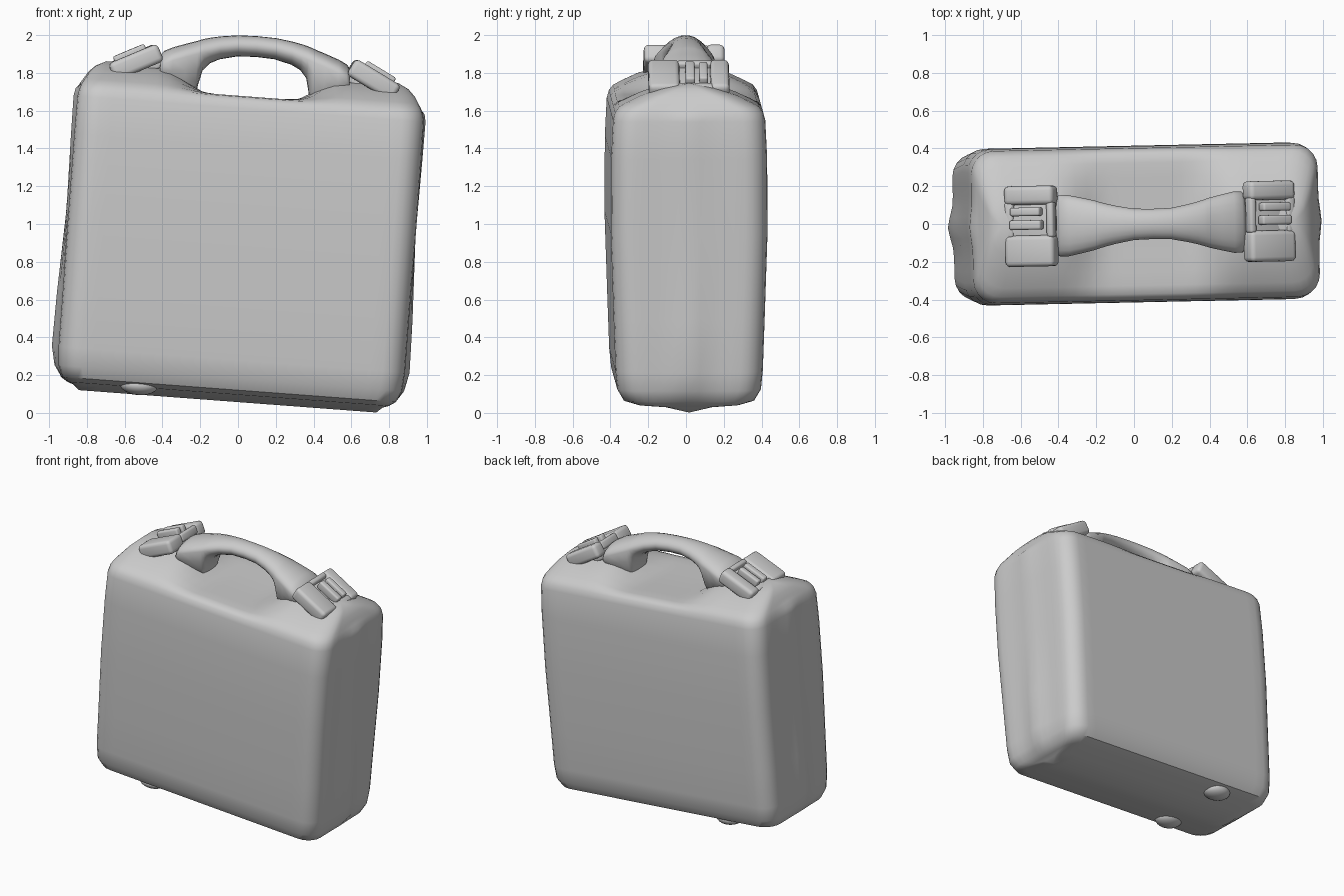
import bpy, bmesh, math
from mathutils import Matrix

if "Cube" in bpy.data.objects:
    bpy.data.objects.remove(bpy.data.objects["Cube"])

R = math.radians
# whole case leans to the right and is turned very slightly
POSE = (Matrix.Translation((-0.055, 0, 0.064)) @ Matrix.Rotation(R(4.3), 4, 'Y')
        @ Matrix.Rotation(R(1.2), 4, 'Z'))


def add_object(name, bm, matrix=POSE, angle=40):
    bmesh.ops.remove_doubles(bm, verts=bm.verts, dist=0.0005)
    bmesh.ops.recalc_face_normals(bm, faces=bm.faces)
    me = bpy.data.meshes.new(name)
    bm.to_mesh(me)
    bm.free()
    ob = bpy.data.objects.new(name, me)
    ob.matrix_world = matrix
    bpy.context.collection.objects.link(ob)
    bpy.ops.object.select_all(action='DESELECT')
    ob.select_set(True)
    bpy.context.view_layer.objects.active = ob
    bpy.ops.object.shade_smooth_by_angle(angle=R(angle))
    return ob


def loft(rings, caps=False):
    bm = bmesh.new()
    rows = [[bm.verts.new(p) for p in ring] for ring in rings]
    for a, b in zip(rows, rows[1:]):
        for i in range(len(a)):
            j = (i + 1) % len(a)
            bm.faces.new((a[i], a[j], b[j], b[i]))
    if caps:
        bm.faces.new(rows[0])
        bm.faces.new(rows[-1])
    return bm


def smoothstep(a, b, t):
    t = min(1, max(0, (t - a) / (b - a)))
    return t * t * (3 - 2 * t)


def body_ring(z, hx, hy, r, hump):
    """Rounded rectangle with a centre seam on the ends and raised end humps."""
    pts, arc = [], 5
    corners = [(1, 1, 0), (-1, 1, 90), (-1, -1, 180), (1, -1, 270)]
    for sx, sy, a0 in corners:
        for k in range(arc + 1):
            a = R(a0 + 90 * k / arc)
            pts.append((sx * (hx - r) + r * math.cos(a), sy * (hy - r) + r * math.sin(a)))
    out = []
    for c in range(4):
        out += pts[c * (arc + 1):(c + 1) * (arc + 1)]
        p, q = out[-1], pts[((c + 1) * (arc + 1)) % len(pts)]
        n = 24 if c % 2 == 0 else 10
        out += [(p[0] + (q[0] - p[0]) * k / n, p[1] + (q[1] - p[1]) * k / n) for k in range(1, n)]
    seam = (0.03 - 0.045 * smoothstep(0.2, 1.6, z)) * smoothstep(0.03, 0.2, z)
    ring = []
    for x, y in out:
        if z < 1.6 and abs(x) > hx - 0.01:
            x += math.copysign(seam * math.exp(-(y / 0.08) ** 2), x)
        ring.append((x, y, z + hump * smoothstep(0.2, 0.5, abs(x))))
    return ring


# case body: z, half width, half depth, corner radius, hump height
LEVELS = [
    (-0.003, 0.79, 0.00, 0.00, 0), (0.025, 0.82, 0.13, 0.07, 0), (0.036, 0.85, 0.27, 0.10, 0),
    (0.06, 0.885, 0.345, 0.11, 0), (0.12, 0.912, 0.38, 0.12, 0), (0.22, 0.92, 0.39, 0.12, 0),
    (0.5, 0.92, 0.40, 0.12, 0), (0.95, 0.922, 0.415, 0.12, 0), (1.35, 0.922, 0.413, 0.12, 0),
    (1.55, 0.92, 0.403, 0.12, 0), (1.59, 0.912, 0.392, 0.12, 0), (1.61, 0.90, 0.37, 0.12, 0.01),
    (1.615, 0.885, 0.325, 0.12, 0.03), (1.615, 0.865, 0.25, 0.11, 0.065),
    (1.612, 0.83, 0.14, 0.08, 0.105), (1.61, 0.775, 0.00, 0.00, 0.135)]
add_object("case_body", loft([body_ring(*l) for l in LEVELS]))

# carrying handle: x, top, underside, half width, mirrored about the middle
HALF = [(0.0, 1.937, 1.827, 0.08), (0.10, 1.934, 1.822, 0.083), (0.19, 1.922, 1.80, 0.10),
        (0.24, 1.912, 1.775, 0.112), (0.275, 1.903, 1.735, 0.122), (0.293, 1.897, 1.66, 0.128),
        (0.31, 1.89, 1.57, 0.133), (0.37, 1.87, 1.57, 0.147), (0.44, 1.845, 1.60, 0.162),
        (0.485, 1.823, 1.64, 0.162), (0.503, 1.80, 1.66, 0.145)]
stations = [(-x, t, b, w) for x, t, b, w in HALF[:0:-1]] + HALF
rings = []
for x, top, low, w in stations:
    mid = max(top - 0.07, (top + low) / 2)
    ring = []
    for k in range(20):
        a = 2 * math.pi * k / 20
        s = math.sin(a)
        ring.append((x + 0.012, w * math.cos(a), mid + (top - mid if s > 0 else mid - low) * s))
    rings.append(ring)
add_object("handle", loft(rings, True), angle=50)


def rounded_box(name, frame, loc, size, bevel):
    bm = bmesh.new()
    bmesh.ops.create_cube(bm, size=1, matrix=Matrix.Translation(loc) @ Matrix.Diagonal((*size, 1)))
    bmesh.ops.bevel(bm, geom=bm.edges[:], offset=bevel, segments=3, profile=0.5, affect='EDGES')
    return add_object(name, bm, frame)


# latches on both shoulders, sloping away from the handle
for side, s in (("left", -1), ("right", 1)):
    F = POSE @ Matrix.Translation((s * 0.635 + 0.01, 0, 1.758)) @ Matrix.Rotation(s * R(27), 4, 'Y')
    parts = [("front_pad", (0, -0.13, -0.008), (0.28, 0.165, 0.10), 0.025),
             ("back_pad", (0, 0.165, -0.008), (0.28, 0.10, 0.10), 0.025),
             ("base", (0, 0.03, -0.04), (0.26, 0.24, 0.09), 0.012),
             ("outer_bar", (s * 0.115, 0.035, 0.005), (0.05, 0.19, 0.06), 0.015),
             ("inner_bar", (-s * 0.12, 0.035, 0.005), (0.04, 0.19, 0.06), 0.015),
             ("front_tongue", (s * 0.01, 0.008, 0.035), (0.18, 0.05, 0.06), 0.012),
             ("back_tongue", (s * 0.01, 0.078, 0.035), (0.17, 0.045, 0.06), 0.012)]
    for part, loc, size, bev in parts:
        rounded_box(f"{side}_latch_{part}", F, loc, size, bev)

# small bump feet under the left end
for side, y in (("front", -0.25), ("back", 0.25)):
    bm = bmesh.new()
    bmesh.ops.create_uvsphere(bm, u_segments=20, v_segments=12, radius=1,
                              matrix=Matrix.Translation((-0.48, y, 0.045))
                              @ Matrix.Diagonal((0.10, 0.08, 0.05, 1)))
    add_object(f"{side}_foot", bm)
